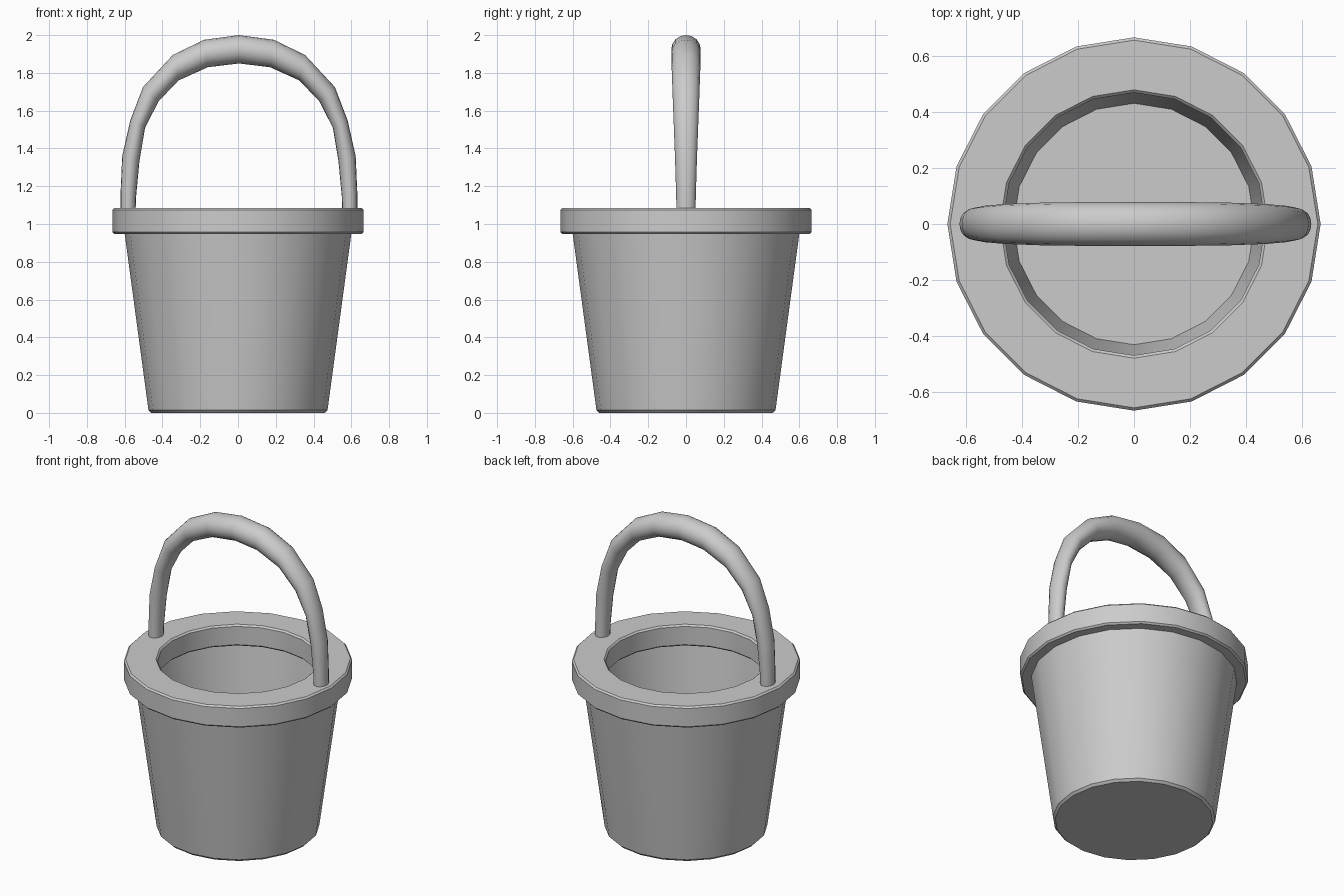
import bpy, bmesh, math

if "Cube" in bpy.data.objects:
    bpy.data.objects.remove(bpy.data.objects["Cube"])

SIDES = 20


def finish(name, bm):
    bmesh.ops.recalc_face_normals(bm, faces=bm.faces)
    mesh = bpy.data.meshes.new(name)
    bm.to_mesh(mesh)
    bm.free()
    obj = bpy.data.objects.new(name, mesh)
    bpy.context.collection.objects.link(obj)
    bpy.ops.object.select_all(action='DESELECT')
    obj.select_set(True)
    bpy.context.view_layer.objects.active = obj
    bpy.ops.object.shade_smooth_by_angle(angle=math.radians(35))
    return obj


def skin(name, rings, closed):
    """Bridge rings of points; join last to first, or cap both ends."""
    bm = bmesh.new()
    loops = [[bm.verts.new(p) for p in ring] for ring in rings]
    pairs = list(zip(loops, loops[1:]))
    if closed:
        pairs.append((loops[-1], loops[0]))
    else:
        bm.faces.new(loops[0])
        bm.faces.new(loops[-1])
    for a, b in pairs:
        n = len(a)
        for i in range(n):
            j = (i + 1) % n
            bm.faces.new((a[i], a[j], b[j], b[i]))
    return finish(name, bm)


def circle(r, z):
    return [(r * math.cos(math.tau * i / SIDES), r * math.sin(math.tau * i / SIDES), z)
            for i in range(SIDES)]


# Tapered, thin-walled bucket body
body = [(0.46, 0), (0.474, 0.014), (0.607, 1.0), (0.56, 1.0), (0.43, 0.045)]
skin("bucket_body", [circle(r, z) for r, z in body], False)

# Thick rim band with small chamfers, overhanging both sides of the wall
r0, r1, z0, z1, c = 0.468, 0.665, 0.948, 1.085, 0.01
rim = [(r0 + c, z0), (r1 - c, z0), (r1, z0 + c), (r1, z1 - c),
       (r1 - c, z1), (r0 + c, z1), (r0, z1 - c), (r0, z0 + c)]
skin("bucket_rim", [circle(r, z) for r, z in rim], True)

# Arched handle, thicker at the top: outer x,z / inner x,z / half width in y
half = [(0.627, 1.03, 0.548, 1.03, 0.05),
        (0.627, 1.16, 0.545, 1.14, 0.052),
        (0.618, 1.36, 0.527, 1.33, 0.058),
        (0.575, 1.55, 0.497, 1.51, 0.065),
        (0.508, 1.725, 0.425, 1.65, 0.071),
        (0.35, 1.895, 0.32, 1.76, 0.076),
        (0.185, 1.975, 0.165, 1.83, 0.078)]
path = ([(-a, b, -d, e, w) for a, b, d, e, w in half]
        + [(0, 2.0, 0, 1.85, 0.078)] + half[::-1])
rings = []
for ox, oz, ix, iz, w in path:
    ring = []
    for i in range(16):
        t = math.tau * i / 16
        k = math.cos(t) / 2
        ring.append((0.005 + (ox + ix) / 2 + k * (ox - ix), w * math.sin(t),
                     (oz + iz) / 2 + k * (oz - iz)))
    rings.append(ring)
skin("handle", rings, False)
